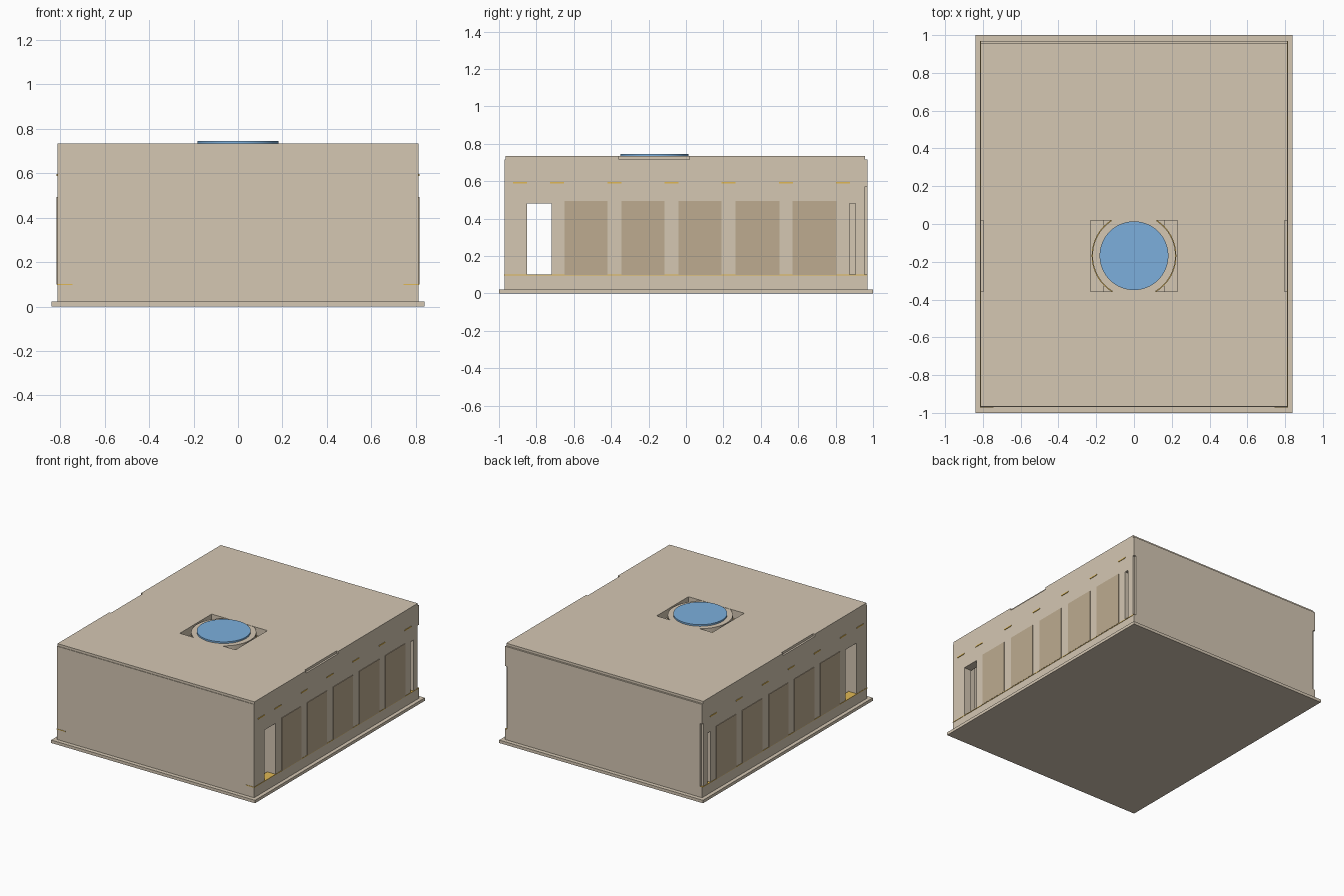
import bpy, bmesh, math
from mathutils import Matrix, Vector

if "Cube" in bpy.data.objects:
    bpy.data.objects.remove(bpy.data.objects["Cube"])


def material(name, rgb):
    m = bpy.data.materials.new(name)
    m.diffuse_color = (*rgb, 1)
    m.use_nodes = True
    m.node_tree.nodes["Principled BSDF"].inputs["Base Color"].default_value = m.diffuse_color
    return m


STONE = material("stone", (0.66, 0.57, 0.45))
TAN = material("tan_panel", (0.51, 0.41, 0.28))
GOLD = material("gold", (0.75, 0.48, 0.09))
BLUE = material("sky_blue", (0.2, 0.43, 0.72))


def boxes(name, spans, mat=None, mirror=False):
    """One object from boxes given as (x0, x1, y0, y1, z0, z1)."""
    bm = bmesh.new()
    for x0, x1, y0, y1, z0, z1 in spans:
        mtx = Matrix.Translation(((x0 + x1) / 2, (y0 + y1) / 2, (z0 + z1) / 2))
        mtx = mtx @ Matrix.Diagonal((x1 - x0, y1 - y0, z1 - z0, 1))
        bmesh.ops.create_cube(bm, size=1, matrix=mtx)
        if mirror:
            mtx = Matrix.Translation((-(x0 + x1) / 2, (y0 + y1) / 2, (z0 + z1) / 2))
            mtx = mtx @ Matrix.Diagonal((x1 - x0, y1 - y0, z1 - z0, 1))
            bmesh.ops.create_cube(bm, size=1, matrix=mtx)
    return finish(name, bm, mat)


def finish(name, bm, mat):
    me = bpy.data.meshes.new(name)
    bm.to_mesh(me)
    bm.free()
    ob = bpy.data.objects.new(name, me)
    bpy.context.collection.objects.link(ob)
    if mat:
        me.materials.append(mat)
    return ob


def lathe(name, profile, centre, mat, steps=64):
    """Revolve a closed (radius, z) profile about a vertical axis."""
    bm = bmesh.new()
    rings = []
    for i in range(steps):
        a = 2 * math.pi * i / steps
        rings.append([bm.verts.new((centre[0] + r * math.cos(a),
                                    centre[1] + r * math.sin(a), z)) for r, z in profile])
    n = len(profile)
    for i in range(steps):
        p, q = rings[i], rings[(i + 1) % steps]
        for j in range(n):
            k = (j + 1) % n
            bm.faces.new((p[j], q[j], q[k], p[k]))
    bmesh.ops.recalc_face_normals(bm, faces=bm.faces)
    return finish(name, bm, mat)


def cut(ob, cutter):
    mod = ob.modifiers.new("openings", "BOOLEAN")
    mod.object = cutter
    mod.operation = "DIFFERENCE"
    mod.solver = "EXACT"
    bpy.context.view_layer.objects.active = ob
    bpy.ops.object.modifier_apply(modifier=mod.name)
    bpy.data.objects.remove(cutter)


# Base slab
boxes("base_slab", [(-0.84, 0.84, -1, 1, 0, 0.022)], STONE)

# Front and back walls
boxes("front_wall", [(-0.812, 0.812, -0.97, -0.925, 0.022, 0.717)], STONE)
back = boxes("back_wall", [(-0.812, 0.812, 0.925, 0.97, 0.022, 0.717)], STONE)
cut(back, boxes("back_corner_cutter", [(0.795, 0.85, 0.955, 1, 0.1, 0.57)], mirror=True))

# Side walls with doorway, five window bays and a narrow rear slot
BAYS = [(-0.65, -0.42), (-0.345, -0.115), (-0.04, 0.19), (0.265, 0.5), (0.57, 0.805)]
for side, s in (("right", 1), ("left", -1)):
    def sx(x0, x1):
        return (x0, x1) if s > 0 else (-x1, -x0)

    wall = boxes(side + "_wall", [(*sx(0.75, 0.812), -0.925, 0.925, 0.022, 0.717)], STONE)
    holes = [(*sx(0.7, 0.9), a, b, 0.1, 0.49) for a, b in BAYS]
    holes.append((*sx(0.7, 0.9), -0.85, -0.72, 0.1, 0.48))
    holes.append((*sx(0.765, 0.9), 0.873, 0.905, 0.1, 0.48))
    cut(wall, boxes("opening_cutter", holes))

    # Tan panels closing the bays
    boxes(side + "_bay_panels",
          [(*sx(0.8, 0.816), a, b, 0.1, 0.494) for a, b in BAYS], TAN)

    # Gold capital strips, skirting line and door sill
    caps = [-0.887, -0.69, -0.382, -0.078, 0.227, 0.535, 0.84]
    boxes(side + "_gold_capitals",
          [(*sx(0.69, 0.816), y - 0.037, y + 0.037, 0.588, 0.596) for y in caps], GOLD)
    boxes(side + "_gold_skirting",
          [(*sx(0.745, 0.8145), -0.972, 0.969, 0.097, 0.102)], GOLD)

    # Inner pilasters
    boxes(side + "_pilasters",
          [(*sx(0.71, 0.755), y - 0.03, y + 0.03, 0.022, 0.588) for y in caps], STONE)

# Roof slabs around the skylight opening
boxes("roof_slabs", [
    (-0.812, 0.812, -0.966, -0.357, 0.717, 0.735),
    (-0.812, 0.812, 0.018, 0.957, 0.717, 0.735),
    (-0.798, -0.23, -0.357, 0.018, 0.717, 0.735),
    (0.23, 0.798, -0.357, 0.018, 0.717, 0.735)], STONE)

# Ceiling below the roof, open under the skylight
boxes("ceiling", [
    (-0.75, 0.75, -0.925, -0.357, 0.675, 0.717),
    (-0.75, 0.75, 0.018, 0.925, 0.675, 0.717),
    (-0.75, -0.23, -0.357, 0.018, 0.675, 0.717),
    (0.23, 0.75, -0.357, 0.018, 0.675, 0.717),
    (-0.23, -0.16, -0.357, 0.018, 0.665, 0.675),
    (0.16, 0.23, -0.357, 0.018, 0.665, 0.675)], STONE)

# Skylight ring, gold rim and blue disc
C = (0, -0.168)
lathe("skylight_ring", [(0.165, 0.66), (0.22, 0.66), (0.22, 0.733), (0.165, 0.733)], C, STONE)
lathe("skylight_gold_rim", [(0.21, 0.69), (0.224, 0.69), (0.224, 0.7), (0.21, 0.7)], C, GOLD)
bm = bmesh.new()
bmesh.ops.create_cone(bm, cap_ends=True, segments=64, radius1=0.182, radius2=0.182,
                      depth=0.012, matrix=Matrix.Translation((C[0], C[1], 0.739)))
finish("skylight_disc", bm, BLUE)

# Smooth the round parts, keep hard edges
for name in ("skylight_ring", "skylight_gold_rim", "skylight_disc"):
    bpy.ops.object.select_all(action="DESELECT")
    ob = bpy.data.objects[name]
    ob.select_set(True)
    bpy.context.view_layer.objects.active = ob
    bpy.ops.object.shade_smooth_by_angle()
